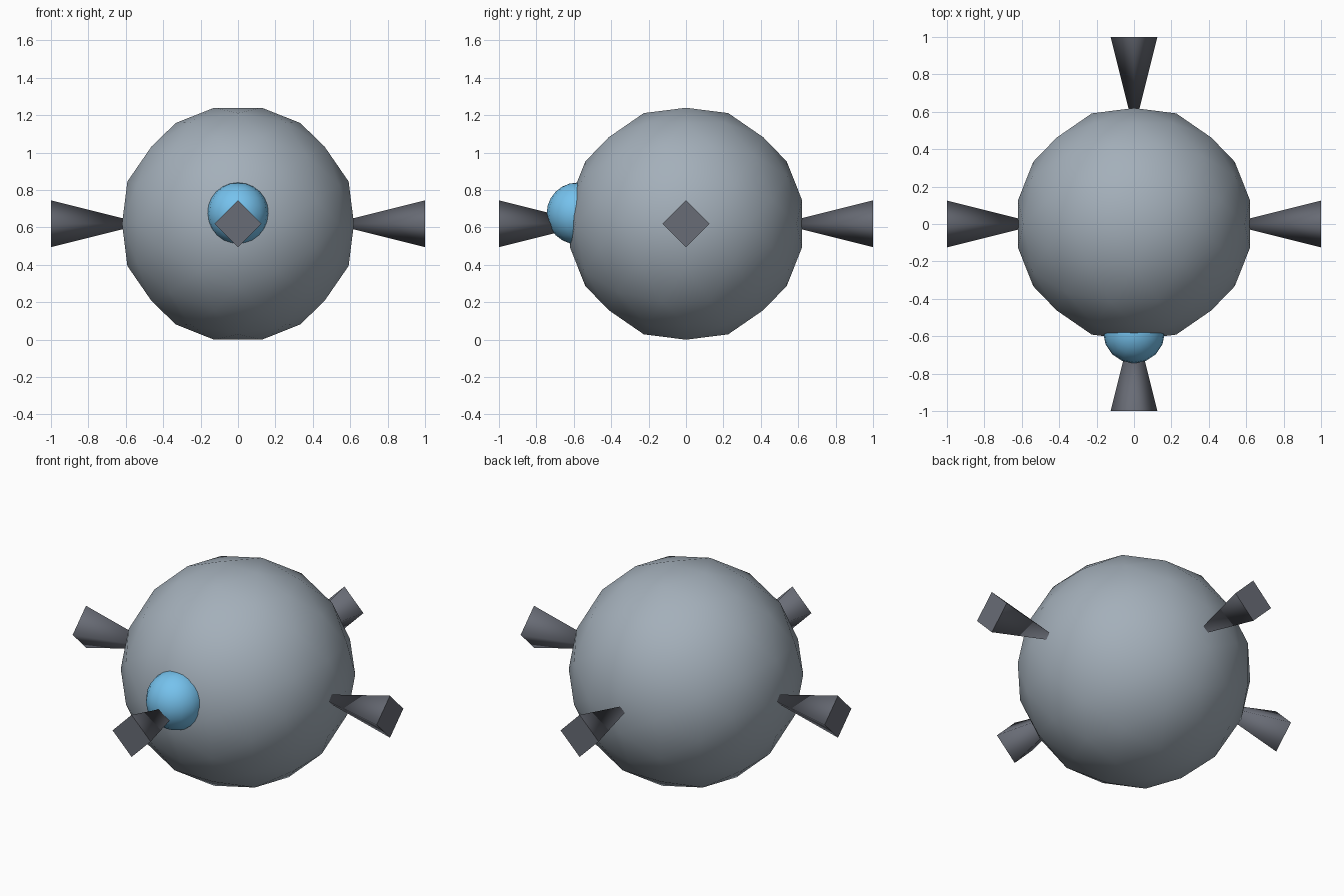
import bpy, bmesh, math
from mathutils import Matrix, Vector

if "Cube" in bpy.data.objects:
    bpy.data.objects.remove(bpy.data.objects["Cube"])

CENTRE = Vector((0, 0, 0.62))
PHI = (1 + math.sqrt(5)) / 2


def material(name, rgb):
    m = bpy.data.materials.new(name)
    m.diffuse_color = (*rgb, 1)
    m.use_nodes = True
    m.node_tree.nodes["Principled BSDF"].inputs["Base Color"].default_value = m.diffuse_color
    return m


def finish(bm, name, mat, location, smooth=lambda f: True):
    bmesh.ops.recalc_face_normals(bm, faces=bm.faces[:])
    for f in bm.faces:
        f.smooth = smooth(f)
    me = bpy.data.meshes.new(name)
    bm.to_mesh(me)
    bm.free()
    me.materials.append(mat)
    ob = bpy.data.objects.new(name, me)
    ob.location = location
    bpy.context.collection.objects.link(ob)
    return ob


shell = material("shell_grey", (0.37, 0.43, 0.49))
dark = material("dark_grey", (0.14, 0.15, 0.18))
blue = material("eye_blue", (0.18, 0.54, 0.85))

# Body: icosahedron with an edge on top, every edge split in three, made round
bm = bmesh.new()
for a in (-1, 1):
    for b in (-PHI, PHI):
        for co in ((a, 0, b), (0, b, a), (b, a, 0)):
            bm.verts.new(co)
bmesh.ops.convex_hull(bm, input=bm.verts[:])
bmesh.ops.subdivide_edges(bm, edges=bm.edges[:], cuts=2, use_grid_fill=True)
for v in bm.verts:
    v.co = v.co.normalized() * 0.633
finish(bm, "body", shell, CENTRE)

# Eye: ball half sunk into the front
bm = bmesh.new()
bmesh.ops.create_uvsphere(bm, u_segments=16, v_segments=12, radius=0.165)
finish(bm, "eye", blue, (0, -0.58, 0.675))

# Four spikes: square cones, tip buried in the body, flat base outward
for name, turn in (("right", 0), ("back", 90), ("left", 180), ("front", 270)):
    bm = bmesh.new()
    bmesh.ops.create_cone(bm, cap_ends=True, segments=4, radius1=0.125, radius2=0,
                          depth=0.5)
    bmesh.ops.remove_doubles(bm, verts=bm.verts[:], dist=1e-4)
    # diamond section, with corners up, down and to the sides
    if max(abs(v.co.x) for v in bm.verts) < 0.11:
        bmesh.ops.rotate(bm, verts=bm.verts[:], matrix=Matrix.Rotation(math.pi / 4, 3, 'Z'))
    bmesh.ops.rotate(bm, verts=bm.verts[:], matrix=Matrix.Rotation(-math.pi / 2, 3, 'Y'))
    bmesh.ops.translate(bm, verts=bm.verts[:], vec=(0.75, 0, 0))
    bmesh.ops.rotate(bm, verts=bm.verts[:],
                     matrix=Matrix.Rotation(math.radians(turn), 3, 'Z'))
    for f in bm.faces:
        if len(f.verts) == 4:
            for e in f.edges:
                e.smooth = False
    finish(bm, name + "_spike", dark, CENTRE, lambda f: len(f.verts) == 3)
